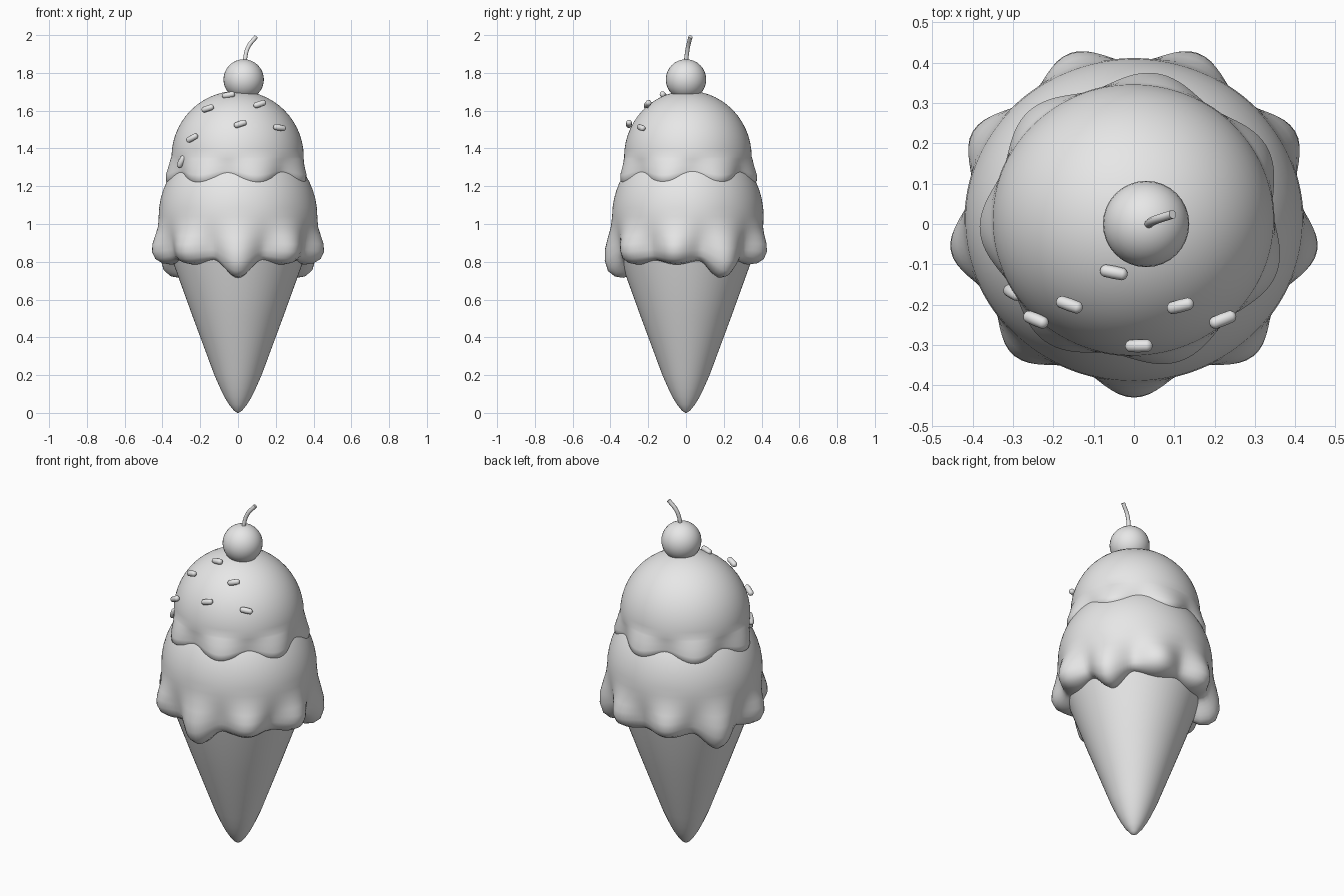
import bpy, math
from mathutils import Vector, Euler

if "Cube" in bpy.data.objects:
    bpy.data.objects.remove(bpy.data.objects["Cube"])

grey = bpy.data.materials.new("light_grey")
grey.use_nodes = True
grey.diffuse_color = (0.8, 0.8, 0.8, 1)
grey.node_tree.nodes["Principled BSDF"].inputs["Base Color"].default_value = (0.8, 0.8, 0.8, 1)


def finish(obj, name):
    obj.name = name
    obj.data.materials.append(grey)
    return obj


def lathe(name, rings, segments, point):
    """Closed skin of rings; point(ring, angle) gives each position."""
    verts, faces = [], []
    for ring in rings:
        for s in range(segments):
            verts.append(point(ring, math.tau * s / segments))
    for i in range(len(rings) - 1):
        for s in range(segments):
            a, b = i * segments + s, i * segments + (s + 1) % segments
            faces.append((a, b, b + segments, a + segments))
    faces.append(tuple(reversed(range(segments))))
    faces.append(tuple(range(len(verts) - segments, len(verts))))
    mesh = bpy.data.meshes.new(name)
    mesh.from_pydata(verts, [], faces)
    mesh.shade_smooth()
    obj = bpy.data.objects.new(name, mesh)
    bpy.context.collection.objects.link(obj)
    return finish(obj, name)


def scoop(name, centre, radius, y_scale, skirt, lobes, phase, drop, long_drop):
    """Dome above a scalloped skirt; skirt rows are radius, z, bulge, hang."""
    cx, cy, cz = centre
    rings = [(r, z, bulge, hang) for r, z, bulge, hang in skirt]
    for i in range(15):
        a = math.pi / 2 * i / 14
        rings.append((max(radius * math.cos(a), 0.002), cz + radius * math.sin(a), 0, 0))

    def point(ring, angle):
        r, z, bulge, hang = ring
        t = angle - math.radians(phase)
        lobe = ((1 + math.cos(lobes * t)) / 2) ** 0.9
        # every third lobe of the lower scoop is a long drip
        nearest = round(t * lobes / math.tau)
        depth = drop + (long_drop if nearest % 3 == 0 else 0)
        r += bulge * lobe
        z -= hang * depth * lobe
        return (cx + r * math.cos(angle), cy + r * y_scale * math.sin(angle), z)

    return lathe(name, rings, 144, point)


# cone with a blunt tip
cone_rings = [(0.004, 0), (0.022, 0.012), (0.048, 0.045), (0.072, 0.085), (0.094, 0.13),
              (0.125, 0.2), (0.24, 0.51), (0.345, 0.8), (0.36, 0.86)]
lathe("cone", cone_rings, 64,
      lambda ring, a: (ring[0] * math.cos(a), ring[0] * math.sin(a), ring[1]))

# scoops, each with a rounded melting edge
lower_skirt = [(0.27, 0.85, 0, 0.2), (0.31, 0.812, 0, 0.9), (0.345, 0.805, 0.012, 1),
               (0.375, 0.812, 0.03, 1), (0.393, 0.832, 0.05, 0.9), (0.401, 0.865, 0.06, 0.65),
               (0.406, 0.9, 0.053, 0.35), (0.412, 0.94, 0.032, 0.15), (0.417, 0.985, 0.01, 0)]
scoop("lower_scoop", (0, 0.01, 1.04), 0.42, 0.955, lower_skirt, 9, 30, 0.02, 0.07)

upper_skirt = [(0.27, 1.28, 0, 0.5), (0.31, 1.255, 0.01, 1), (0.335, 1.252, 0.025, 1),
               (0.345, 1.265, 0.036, 0.9), (0.347, 1.285, 0.034, 0.6), (0.347, 1.315, 0.02, 0.3),
               (0.349, 1.345, 0.006, 0)]
scoop("upper_scoop", (-0.002, 0.01, 1.355), 0.35, 0.965, upper_skirt, 7, 287, 0.042, 0)

# cherry
bpy.ops.mesh.primitive_uv_sphere_add(segments=32, ring_count=16, radius=0.107,
                                     location=(0.03, 0, 1.765))
cherry = finish(bpy.context.object, "cherry")
cherry.data.shade_smooth()

# bent stem
curve = bpy.data.curves.new("cherry_stem", "CURVE")
curve.dimensions = "3D"
curve.bevel_depth = 0.011
curve.bevel_resolution = 3
curve.use_fill_caps = True
path = curve.splines.new("BEZIER")
stem_points = [(0.033, -0.002, 1.85), (0.053, 0.01, 1.935), (0.096, 0.024, 1.992)]
path.bezier_points.add(len(stem_points) - 1)
for knot, co in zip(path.bezier_points, stem_points):
    knot.co = co
    knot.handle_left_type = knot.handle_right_type = "AUTO"
stem = bpy.data.objects.new("cherry_stem", curve)
bpy.context.collection.objects.link(stem)
finish(stem, "cherry_stem")

# sprinkles: position on the front of the top scoop, and tilt in degrees
sprinkles = [((-0.16, -0.2, 1.612), 18), ((-0.05, -0.12, 1.683), 10),
             ((0.115, -0.203, 1.635), 18), ((0.012, -0.302, 1.53), 18),
             ((0.22, -0.237, 1.51), -8), ((-0.243, -0.237, 1.455), 28),
             ((-0.3, -0.17, 1.33), 60)]
for i, (place, tilt) in enumerate(sprinkles):
    bpy.ops.mesh.primitive_uv_sphere_add(segments=12, ring_count=10, radius=0.016, location=place)
    grain = finish(bpy.context.object, f"sprinkle_{i + 1}")
    # stretch the ball into a capsule along its own axis
    for v in grain.data.vertices:
        v.co.z += math.copysign(0.019, v.co.z) if abs(v.co.z) > 0.001 else 0
    turn = math.atan2(place[0], -place[1]) * 0.5
    grain.rotation_euler = Euler((0, math.radians(90 - tilt), turn))
    grain.data.shade_smooth()
